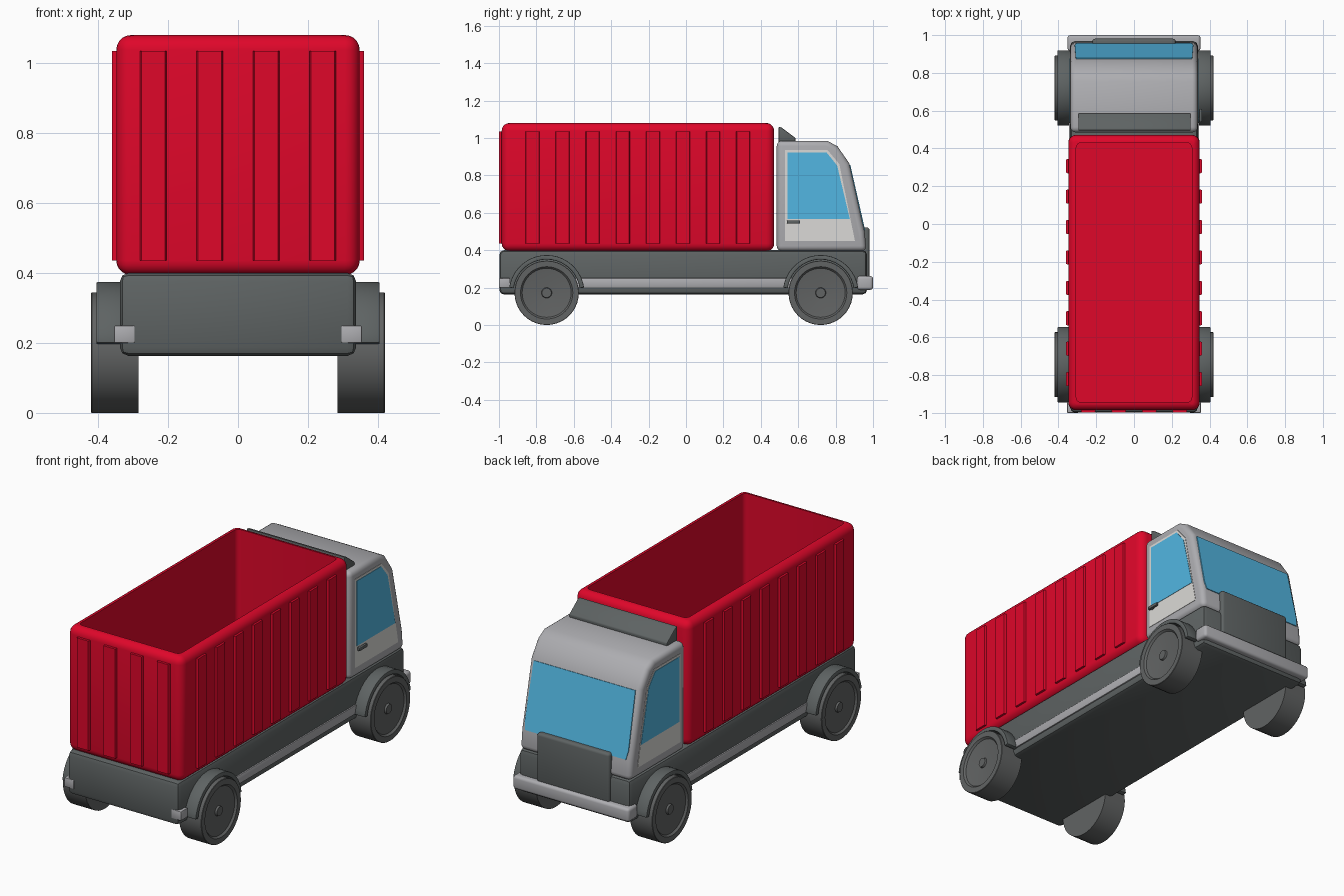
import bpy, bmesh, math
from mathutils import Vector

if "Cube" in bpy.data.objects:
    bpy.data.objects.remove(bpy.data.objects["Cube"], do_unlink=True)


def material(name, r, g, b):
    m = bpy.data.materials.new(name)
    m.use_nodes = True
    m.diffuse_color = (r, g, b, 1)
    m.node_tree.nodes["Principled BSDF"].inputs["Base Color"].default_value = (r, g, b, 1)
    return m


RED = material("container red", 0.74, 0.002, 0.023)
GREY = material("cab grey", 0.42, 0.42, 0.44)
PALE = material("door pale grey", 0.71, 0.7, 0.68)
DARK = material("chassis dark grey", 0.112, 0.125, 0.125)
TYRE = material("wheel grey", 0.12, 0.125, 0.125)
GLASS = material("window blue", 0.085, 0.47, 0.76)


def finish(name, bm, mat, bevel=0, segments=3, limit=50):
    bmesh.ops.recalc_face_normals(bm, faces=bm.faces)
    mesh = bpy.data.meshes.new(name)
    bm.to_mesh(mesh)
    bm.free()
    mesh.materials.append(mat)
    ob = bpy.data.objects.new(name, mesh)
    bpy.context.collection.objects.link(ob)
    bpy.ops.object.select_all(action='DESELECT')
    bpy.context.view_layer.objects.active = ob
    ob.select_set(True)
    if bevel:
        mod = ob.modifiers.new("Bevel", 'BEVEL')
        mod.width, mod.segments = bevel, segments
        mod.limit_method, mod.angle_limit = 'ANGLE', math.radians(limit)
        bpy.ops.object.modifier_apply(modifier=mod.name)
    bpy.ops.object.shade_smooth_by_angle(angle=math.radians(35))


def prism(name, points, sweep, mat, bevel=0, segments=3, limit=50):
    """Solid made by sweeping a flat outline along a vector."""
    bm = bmesh.new()
    face = bm.faces.new([bm.verts.new(p) for p in points])
    out = bmesh.ops.extrude_face_region(bm, geom=[face], use_keep_orig=True)
    moved = [v for v in out["geom"] if isinstance(v, bmesh.types.BMVert)]
    bmesh.ops.translate(bm, verts=moved, vec=Vector(sweep))
    finish(name, bm, mat, bevel, segments, limit)


def box(name, x0, x1, y0, y1, z0, z1, mat, bevel=0, segments=2):
    base = [(x0, y0, z0), (x1, y0, z0), (x1, y1, z0), (x0, y1, z0)]
    prism(name, base, (0, 0, z1 - z0), mat, bevel, segments)


def side_prism(name, outline, x0, x1, mat, bevel=0, segments=3, limit=50):
    prism(name, [(x0, y, z) for y, z in outline], (x1 - x0, 0, 0), mat, bevel, segments, limit)


# Chassis and bumpers
box("chassis", -0.338, 0.338, -0.998, 0.968, 0.163, 0.4, DARK, 0.025)
box("front_bumper", -0.352, 0.352, 0.915, 1.0, 0.188, 0.262, GREY, 0.015, 3)

# Open container: rounded block whose top is replaced by a sunken well
bm = bmesh.new()
bmesh.ops.create_cube(bm, size=1)
for v in bm.verts:
    v.co = (v.co.x * 0.696, v.co.y * 1.457 - 0.257, 0.737 + v.co.z * 0.686)
bmesh.ops.bevel(bm, geom=bm.edges[:], offset=0.042, segments=5, profile=0.5, affect='EDGES')
top = max(bm.faces, key=lambda f: f.calc_center_median().z + f.calc_area())
rim = top.edges[:]
bmesh.ops.delete(bm, geom=[top], context='FACES_ONLY')
out = bmesh.ops.extrude_edge_only(bm, edges=rim)
floor = [v for v in out["geom"] if isinstance(v, bmesh.types.BMVert)]
for v in floor:
    v.co.z = 0.435
bmesh.ops.contextual_create(bm, geom=[e for e in out["geom"] if isinstance(e, bmesh.types.BMEdge)
                                      and all(v in floor for v in e.verts)])
corners = [e for v in floor for e in v.link_edges if e.other_vert(v) not in floor]
bmesh.ops.bevel(bm, geom=corners, offset=0.025, segments=4, profile=0.5, affect='EDGES')
finish("container", bm, RED)


# Container ribs
def rib(name, place):
    outline = [(-0.0375, -0.02), (-0.0375, 0.006), (-0.034, 0.013),
               (0.034, 0.013), (0.0375, 0.006), (0.0375, -0.02)]
    prism(name, [place(a, d) for a, d in outline], (0, 0, 0.6), RED)


for i in range(8):
    yc = -0.821 + 0.161 * i
    for s, label in ((1, "left"), (-1, "right")):
        rib(f"{label}_rib_{i}", lambda a, d: (s * (0.347 + d), yc + a, 0.435))
for i in range(4):
    xc = 0.1615 * (i - 1.5)
    rib(f"end_rib_{i}", lambda a, d: (xc + a, -0.986 - d, 0.435))

# Cab
cab = [(0.485, 0.395), (0.485, 0.985), (0.755, 0.985), (0.81, 0.955),
       (0.872, 0.866), (0.955, 0.5), (0.965, 0.395)]
side_prism("cab", cab, -0.337, 0.337, GREY, 0.028, 4)


# Windscreen lying on the sloped face
def slope_y(z):
    return 0.872 + (0.866 - z) * 0.083 / 0.366


screen = [(-0.308, 0.855), (0.308, 0.855), (0.314, 0.55), (0.305, 0.505), (-0.305, 0.505), (-0.314, 0.55)]
prism("windscreen", [(x, slope_y(z) - 0.003, z) for x, z in screen], (0, 0.007, 0.0015), GLASS)

# Nose panel and roof deflector
box("nose_panel", -0.22, 0.22, 0.9, 0.981, 0.25, 0.522, DARK, 0.014, 3)
deflector = [(0.495, 0.975), (0.495, 1.06), (0.512, 1.055), (0.585, 1.0), (0.585, 0.975)]
side_prism("roof_deflector", deflector, -0.295, 0.3, DARK, 0.005, 2, 30)

# Parts on both sides
door = [(0.53, 0.45), (0.53, 0.935), (0.757, 0.935), (0.82, 0.86), (0.903, 0.45)]
window = [(0.543, 0.566), (0.543, 0.922), (0.752, 0.922), (0.808, 0.853), (0.876, 0.566)]
profile = [(0.285, 0), (0.285, 0.172), (0.418, 0.172), (0.42, 0.17), (0.42, 0.14),
           (0.41, 0.131), (0.406, 0.1), (0.402, 0.028), (0.412, 0.025), (0.412, 0)]
for s, label in ((1, "left"), (-1, "right")):
    side_prism(label + "_door", door, s * 0.332, s * 0.339, PALE)
    side_prism(label + "_window", window, s * 0.334, s * 0.341, GLASS)
    box(label + "_side_rail", *sorted((s * 0.3, s * 0.345)), -0.6, 0.57, 0.2, 0.25, GREY, 0.006)
    box(label + "_rear_lamp", *sorted((s * 0.295, s * 0.354)), -1.0, -0.94, 0.2, 0.25, GREY, 0.004)

    for end, yc in (("rear", -0.745), ("front", 0.72)):
        # Wheel turned around its axle
        bm = bmesh.new()
        verts = [bm.verts.new((s * x, yc, 0.172 + r)) for x, r in profile]
        edges = [bm.edges.new(pair) for pair in zip(verts, verts[1:])]
        bmesh.ops.spin(bm, geom=verts + edges, cent=(0, yc, 0.172), axis=(1, 0, 0),
                       angle=math.tau, steps=40)
        bmesh.ops.remove_doubles(bm, verts=bm.verts, dist=0.0005)
        finish(f"{label}_{end}_wheel", bm, TYRE)

        # Arched mudguard
        angles = [math.radians(8 + 164 * k / 20) for k in range(21)]
        arch = [(yc + 0.202 * math.cos(a), 0.172 + 0.202 * math.sin(a)) for a in angles]
        arch += [(yc + 0.178 * math.cos(a), 0.172 + 0.178 * math.sin(a)) for a in reversed(angles)]
        side_prism(f"{label}_{end}_mudguard", arch, s * 0.32, s * 0.405, DARK, 0.004, 2)

# Door handle, on one side only
box("door_handle", 0.345, 0.36, 0.54, 0.61, 0.542, 0.56, DARK, 0.004)
box("handle_mount", 0.335, 0.35, 0.55, 0.565, 0.545, 0.557, DARK)
